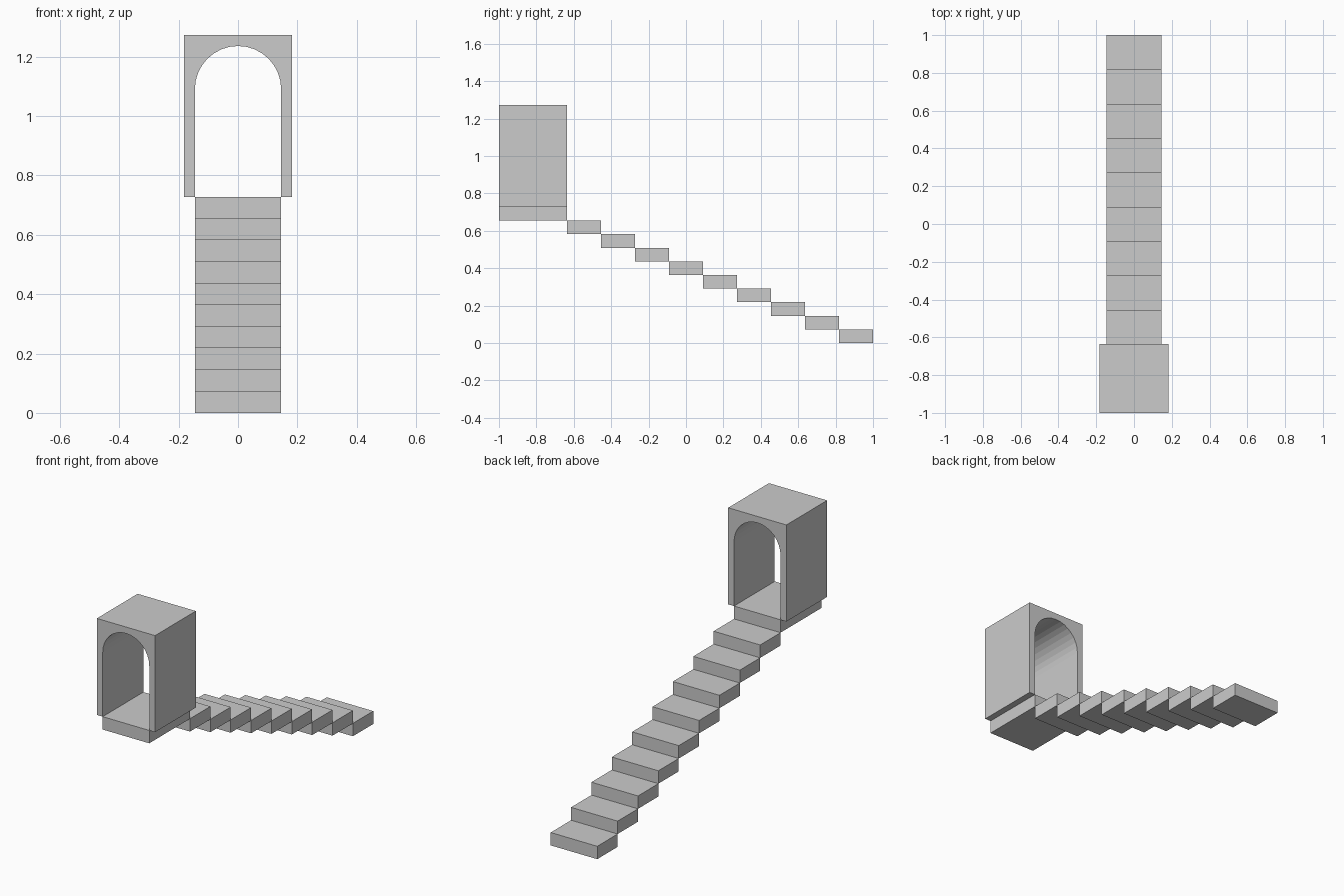
import bpy, bmesh, math

if "Cube" in bpy.data.objects:
    bpy.data.objects.remove(bpy.data.objects["Cube"])

U = 2 / 11            # tread depth
RISE = 0.4 * U        # step height
HALF_W = 0.8 * U      # half width of stairs and doorway
STEPS = 9


def extrude_profile(name, points, y0, y1):
    """Extrude a closed x-z profile from y0 to y1."""
    bm = bmesh.new()
    face = bm.faces.new([bm.verts.new((x, y0, z)) for x, z in points])
    result = bmesh.ops.extrude_face_region(bm, geom=[face])
    verts = [v for v in result["geom"] if isinstance(v, bmesh.types.BMVert)]
    bmesh.ops.translate(bm, verts=verts, vec=(0, y1 - y0, 0))
    bmesh.ops.recalc_face_normals(bm, faces=bm.faces)
    mesh = bpy.data.meshes.new(name)
    bm.to_mesh(mesh)
    bm.free()
    obj = bpy.data.objects.new(name, mesh)
    bpy.context.collection.objects.link(obj)
    return obj


def slab(name, z, y0, y1):
    return extrude_profile(name, [(-HALF_W, z), (HALF_W, z),
                                  (HALF_W, z + RISE), (-HALF_W, z + RISE)], y0, y1)


# Floating steps, rising from the back to the front
for i in range(STEPS):
    slab(f"step_{i + 1}", i * RISE, 1 - (i + 1) * U, 1 - i * U)

# Landing, two treads deep
landing_back = 1 - STEPS * U
slab("landing", STEPS * RISE, -1, landing_back)

# Arched doorway block standing on the landing, open at the bottom
floor = (STEPS + 1) * RISE
spring = floor + 2 * U
SEGMENTS = 16
profile = [(HALF_W, floor), (U, floor), (U, floor + 3 * U),
           (-U, floor + 3 * U), (-U, floor), (-HALF_W, floor)]
for i in range(SEGMENTS + 1):
    a = math.pi * (1 - i / SEGMENTS)
    profile.append((HALF_W * math.cos(a), spring + HALF_W * math.sin(a)))
extrude_profile("arched_doorway", profile, -1, landing_back)
